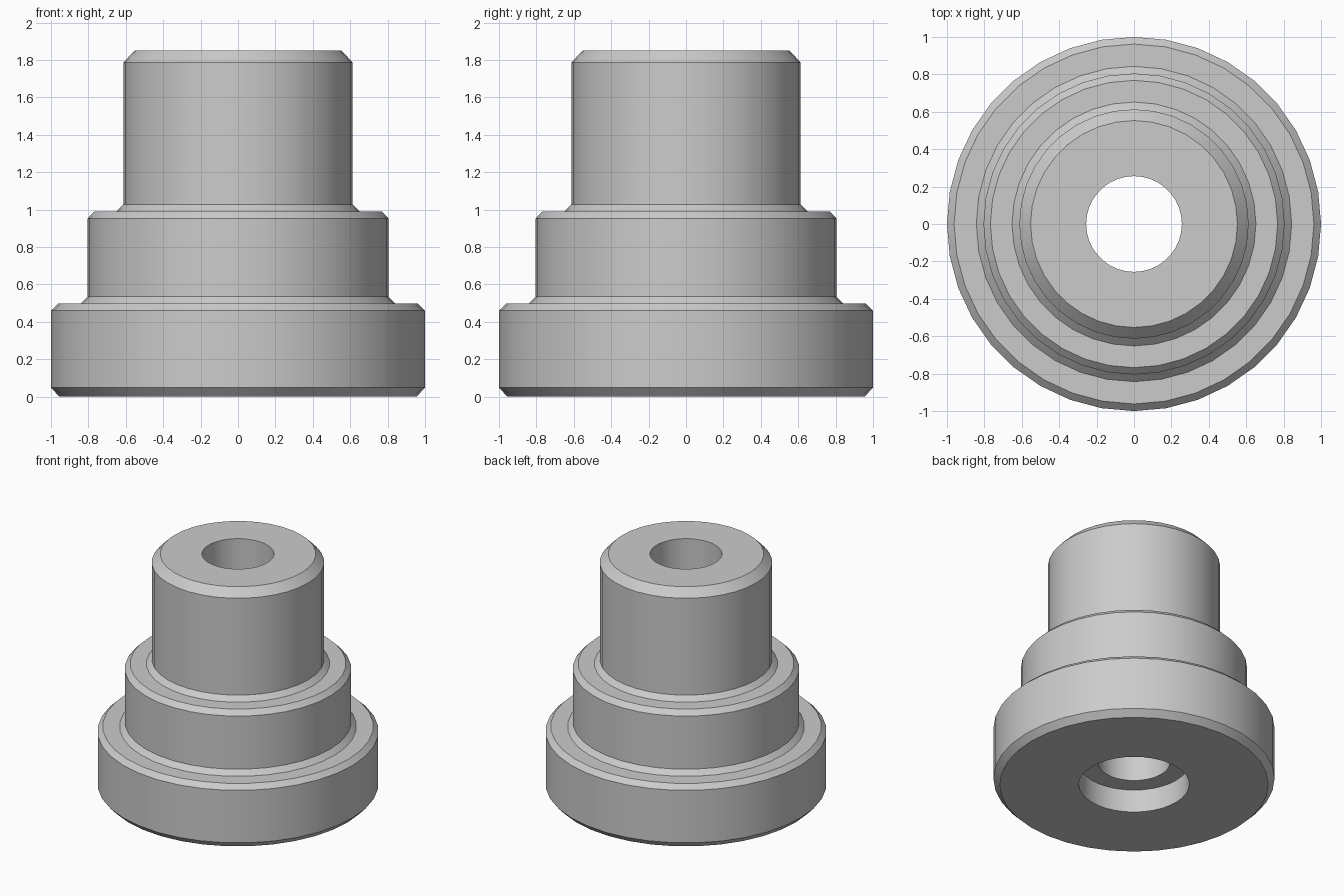
import bpy, bmesh
from math import cos, sin, tau, radians

if "Cube" in bpy.data.objects:
    bpy.data.objects.remove(bpy.data.objects["Cube"])

SIDES = 36

# Closed half-section (radius, height): outside going up, then down the bore
PROFILE = [
    (0.955, 0.0), (1.0, 0.048), (1.0, 0.46), (0.962, 0.497),      # flange
    (0.843, 0.497), (0.805, 0.535), (0.805, 0.952), (0.768, 0.99),  # middle step
    (0.652, 0.99), (0.613, 1.027), (0.613, 1.787), (0.553, 1.85),   # neck
    (0.256, 1.85), (0.256, 0.18), (0.393, 0.18), (0.393, 0.0),      # bore, counterbore
]


def lathe(name, profile, sides):
    """Revolve a closed half-section around z."""
    bm = bmesh.new()
    rings = [[bm.verts.new((r * cos(tau * i / sides), r * sin(tau * i / sides), z))
              for i in range(sides)] for r, z in profile]
    for k, low in enumerate(rings):
        high = rings[(k + 1) % len(rings)]
        for i in range(sides):
            j = (i + 1) % sides
            bm.faces.new((low[i], low[j], high[j], high[i]))
    bmesh.ops.recalc_face_normals(bm, faces=bm.faces)
    mesh = bpy.data.meshes.new(name)
    bm.to_mesh(mesh)
    bm.free()
    obj = bpy.data.objects.new(name, mesh)
    bpy.context.collection.objects.link(obj)
    return obj


# Stepped bushing
bushing = lathe("stepped_bushing", PROFILE, SIDES)
bpy.context.view_layer.objects.active = bushing
bushing.select_set(True)
bpy.ops.object.shade_smooth_by_angle(angle=radians(30))
